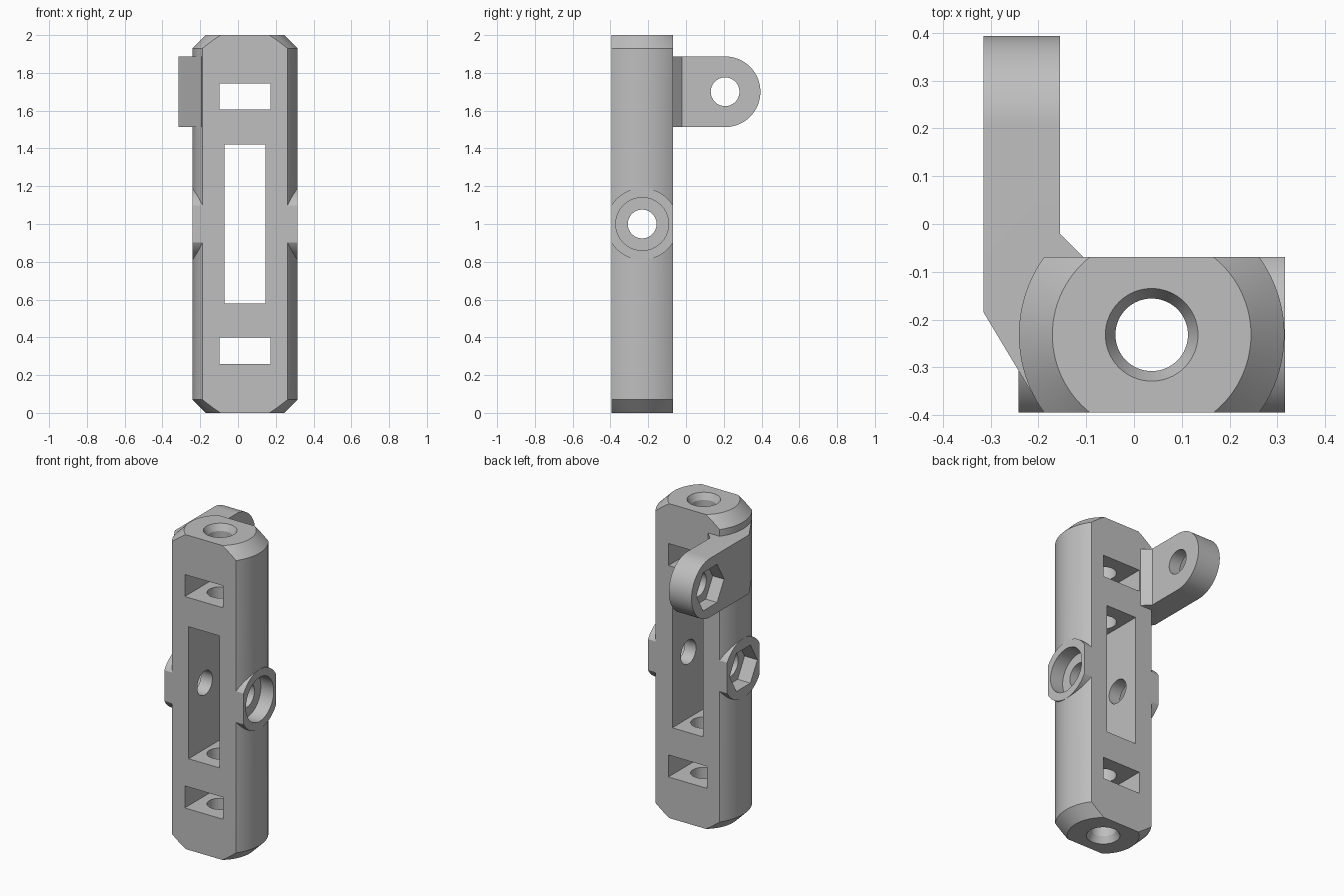
import bpy, bmesh, math
from mathutils import Matrix, Vector

if "Cube" in bpy.data.objects:
    bpy.data.objects.remove(bpy.data.objects["Cube"], do_unlink=True)

CX, CY = 0.037, -0.232       # axis of the body
HOLE = 0.076                 # bolt hole radius
POCKET = 0.14                # nut and bolt head pocket radius
EYE_Y, EYE_Z = 0.207, 1.70   # centre of the arm eye

grey = bpy.data.materials.new("light grey")
grey.use_nodes = True
grey.diffuse_color = (0.52, 0.52, 0.52, 1)
grey.node_tree.nodes["Principled BSDF"].inputs["Base Color"].default_value = (0.52, 0.52, 0.52, 1)


def finish(name, bm):
    bmesh.ops.recalc_face_normals(bm, faces=bm.faces[:])
    mesh = bpy.data.meshes.new(name)
    bm.to_mesh(mesh)
    bm.free()
    mesh.materials.append(grey)
    ob = bpy.data.objects.new(name, mesh)
    bpy.context.collection.objects.link(ob)
    return ob


def box(name, lo, hi):
    bm = bmesh.new()
    bmesh.ops.create_cube(bm, size=1)
    lo, hi = Vector(lo), Vector(hi)
    bm.transform(Matrix.Translation((lo + hi) / 2) @ Matrix.Diagonal((*(hi - lo), 1)))
    return finish(name, bm)


def rod(name, axis, centre, r1, r2, length, sides=64, chamfer=0):
    """Cylinder or cone along x or z, with a corner of its outline on the y axis."""
    bm = bmesh.new()
    bmesh.ops.create_cone(bm, cap_ends=True, segments=sides,
                          radius1=r1, radius2=r2, depth=length)
    bm.verts.ensure_lookup_table()
    corner = bm.verts[0].co
    bm.transform(Matrix.Rotation(math.pi / 2 - math.atan2(corner.y, corner.x), 4, 'Z'))
    if chamfer:
        rims = [e for e in bm.edges if abs(e.verts[0].co.z - e.verts[1].co.z) < 1e-5]
        bmesh.ops.bevel(bm, geom=rims, offset=chamfer, segments=1, affect='EDGES')
    if axis == 'X':
        bm.transform(Matrix.Rotation(math.pi / 2, 4, 'Y'))
    bm.transform(Matrix.Translation(centre))
    return finish(name, bm)


def prism(name, points, direction):
    bm = bmesh.new()
    face = bm.faces.new([bm.verts.new(p) for p in points])
    out = bmesh.ops.extrude_face_region(bm, geom=[face], use_keep_orig=True)
    moved = [v for v in out["geom"] if isinstance(v, bmesh.types.BMVert)]
    bmesh.ops.translate(bm, verts=moved, vec=direction)
    return finish(name, bm)


def combine(target, tool, operation):
    mod = target.modifiers.new("shape", 'BOOLEAN')
    mod.operation, mod.object, mod.solver = operation, tool, 'EXACT'
    bpy.context.view_layer.objects.active = target
    bpy.ops.object.modifier_apply(modifier=mod.name)
    bpy.data.objects.remove(tool, do_unlink=True)


# Chamfered round bar with a cross boss, trimmed flat front and back
body = rod("turnbuckle_body", 'Z', (CX, CY, 1), 0.278, 0.278, 2, 96, 0.07)
combine(body, rod("boss", 'X', (CX, CY, 1), 0.19, 0.19, 0.558, 96), 'UNION')
combine(body, box("flats", (-1, -0.395, -1), (1, -0.069, 3)), 'INTERSECT')

# Side arm: plan outline trimmed to a rounded end
plan = [(-0.315, 0.5), (-0.315, -0.185), (-0.192, -0.39), (-0.12, -0.3),
        (-0.12, -0.1), (-0.1, -0.075), (-0.155, -0.02), (-0.155, 0.5)]
arm = prism("arm", [(x, y, 1.4) for x, y in plan], (0, 0, 0.6))
R = 0.187
end = [(EYE_Y + R * math.sin(a), EYE_Z + R * math.cos(a))
       for a in (math.pi * i / 40 for i in range(41))]
side = [(-0.6, EYE_Z + R)] + end + [(-0.6, EYE_Z - R)]
combine(arm, prism("end_shape", [(-0.6, y, z) for y, z in side], (1, 0, 0)), 'INTERSECT')
combine(body, arm, 'UNION')

# Window slots from front to back
for half_w, z0, z1 in ((0.108, 0.58, 1.42), (0.135, 0.26, 0.40), (0.135, 1.605, 1.745)):
    combine(body, box("slot", (CX - half_w, -0.6, z0), (CX + half_w, 0.0, z1)), 'DIFFERENCE')

# Long bore with a countersink at each end
combine(body, rod("bore", 'Z', (CX, CY, 1), HOLE, HOLE, 2.4), 'DIFFERENCE')
for z, r1, r2 in ((0, 0.118, HOLE), (2, HOLE, 0.118)):
    combine(body, rod("countersink", 'Z', (CX, CY, z), r1, r2, 0.08), 'DIFFERENCE')

# Cross bore: round pocket on the left, hexagonal pocket on the right
combine(body, rod("cross_bore", 'X', (CX, CY, 1), HOLE, HOLE, 0.8), 'DIFFERENCE')
combine(body, rod("head_pocket", 'X', (0.325, CY, 1), POCKET, POCKET, 0.2), 'DIFFERENCE')
combine(body, rod("nut_pocket", 'X', (-0.252, CY, 1), POCKET, POCKET, 0.2, 6), 'DIFFERENCE')

# Arm eye with a hexagonal pocket on its outer face
combine(body, rod("eye", 'X', (-0.25, EYE_Y, EYE_Z), HOLE, HOLE, 0.4), 'DIFFERENCE')
combine(body, rod("eye_pocket", 'X', (-0.325, EYE_Y, EYE_Z), POCKET, POCKET, 0.18, 6), 'DIFFERENCE')

bpy.ops.object.select_all(action='DESELECT')
body.select_set(True)
bpy.context.view_layer.objects.active = body
bpy.ops.object.shade_smooth_by_angle(angle=math.radians(25))
